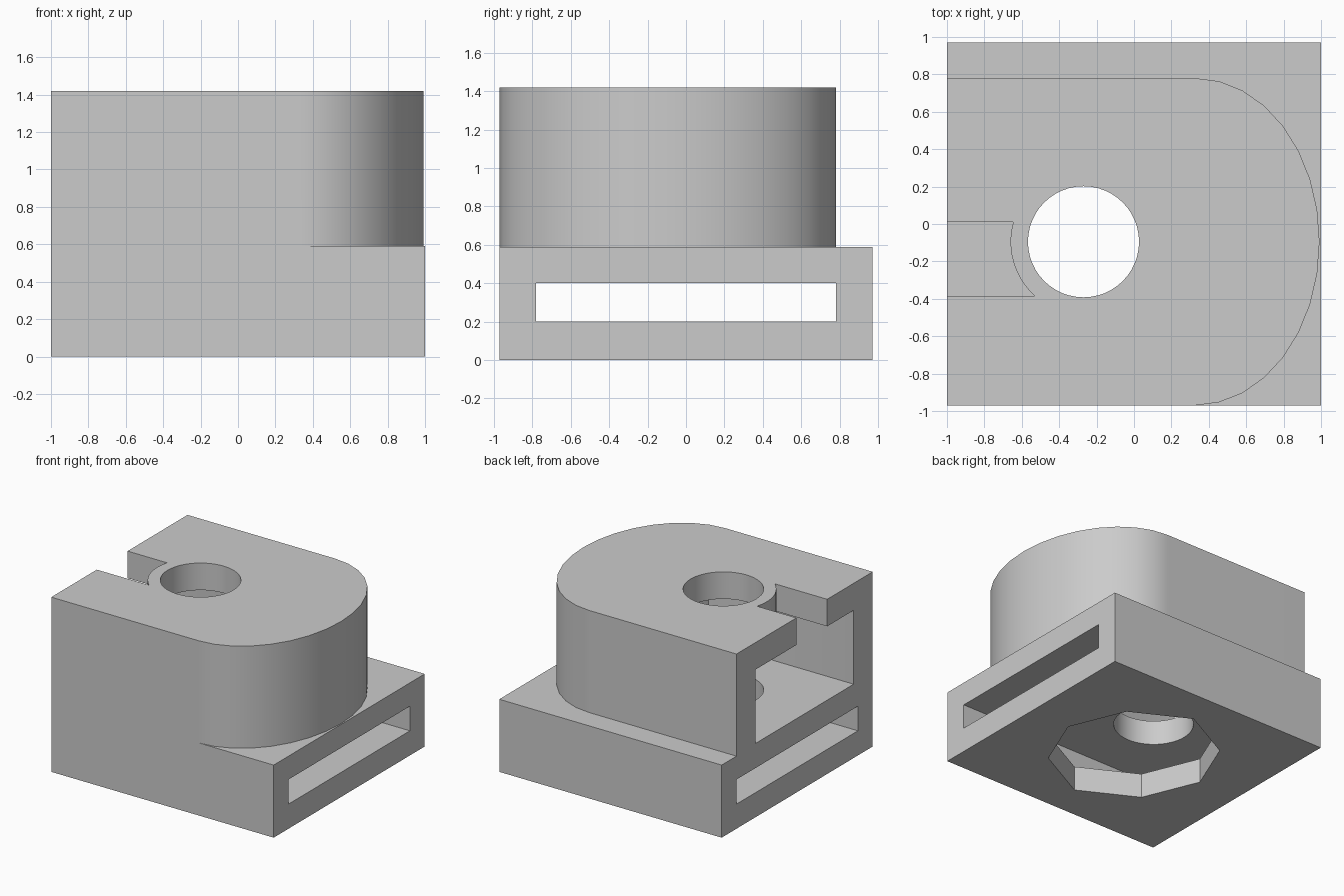
import bpy
import bmesh
from math import sin, cos, pi, asin

default_cube = bpy.data.objects.get("Cube")
if default_cube:
    bpy.data.objects.remove(default_cube, do_unlink=True)

HOLE_X, HOLE_Y = -0.27, -0.095
HOLE_R, COLLAR_R = 0.297, 0.39
HEIGHT = 1.42

gray = bpy.data.materials.new("plain_gray")
gray.use_nodes = True
gray.diffuse_color = (0.6, 0.6, 0.6, 1)
gray.node_tree.nodes["Principled BSDF"].inputs["Base Color"].default_value = (0.6, 0.6, 0.6, 1)


def prism(name, outline, z0, z1):
    """Extrude a flat outline from z0 to z1."""
    bm = bmesh.new()
    face = bm.faces.new([bm.verts.new((x, y, z0)) for x, y in outline])
    top = bmesh.ops.extrude_face_region(bm, geom=[face])["geom"]
    moved = [g for g in top if isinstance(g, bmesh.types.BMVert)]
    bmesh.ops.translate(bm, verts=moved, vec=(0, 0, z1 - z0))
    bmesh.ops.recalc_face_normals(bm, faces=bm.faces)
    mesh = bpy.data.meshes.new(name)
    bm.to_mesh(mesh)
    bm.free()
    mesh.materials.append(gray)
    obj = bpy.data.objects.new(name, mesh)
    bpy.context.collection.objects.link(obj)
    return obj


def rectangle(x0, x1, y0, y1):
    return [(x0, y0), (x1, y0), (x1, y1), (x0, y1)]


def arc(cx, cy, rx, ry, start, end, steps):
    angles = [start + (end - start) * i / steps for i in range(steps + 1)]
    return [(cx + rx * cos(a), cy + ry * sin(a)) for a in angles]


def combine(body, other, operation):
    """Apply a boolean and discard the helper."""
    mod = body.modifiers.new(operation.lower(), "BOOLEAN")
    mod.operation = operation
    mod.solver = "EXACT"
    mod.object = other
    bpy.ops.object.select_all(action="DESELECT")
    bpy.context.view_layer.objects.active = body
    body.select_set(True)
    bpy.ops.object.modifier_apply(modifier=mod.name)
    bpy.data.objects.remove(other, do_unlink=True)


# Square base with the round-ended housing on top
body = prism("carriage_body", rectangle(-1, 1, -0.97, 0.97), 0, 0.59)
housing = [(-1, 0.78), (-1, -0.97)] + arc(0.325, HOLE_Y, 0.667, 0.875, -pi / 2, pi / 2, 16)
combine(body, prism("housing", housing, 0.3, HEIGHT), "UNION")

# Flat slit running through the base
combine(body, prism("slit", rectangle(-1.2, 1.2, -0.78, 0.78), 0.2, 0.4), "DIFFERENCE")

# Eight-sided pocket in the underside, opening into the slit
pocket = [(r * cos(i * pi / 4), r * sin(i * pi / 4))
          for i, r in enumerate((0.64, 0.64, 0.69, 0.64) * 2)]
combine(body, prism("pocket", pocket, -0.2, 0.3), "DIFFERENCE")

# Chamber open to the side, with a faceted inner end
chamber = [(-1.2, HOLE_Y + 0.63), (-1.2, HOLE_Y - 0.63)]
chamber += arc(HOLE_X, HOLE_Y, 0.63, 0.63, -pi / 2, pi / 2, 4)
combine(body, prism("chamber", chamber, 0.6, 1.2), "DIFFERENCE")

# Slot in the roof, ending at a thin collar around the hole
start = pi - asin((0.01 - HOLE_Y) / COLLAR_R)
end = pi + asin((HOLE_Y + 0.385) / COLLAR_R)
slot = arc(HOLE_X, HOLE_Y, COLLAR_R, COLLAR_R, start, end, 10) + [(-1.2, -0.385), (-1.2, 0.01)]
combine(body, prism("slot", slot, 1.1, 1.6), "DIFFERENCE")

# Round hole from the roof down into the slit
hole = arc(HOLE_X, HOLE_Y, HOLE_R, HOLE_R, 0, 2 * pi, 48)[:-1]
combine(body, prism("hole", hole, 0.3, 1.6), "DIFFERENCE")

# Smooth the curved walls and keep flat walls flat
bpy.ops.object.shade_smooth_by_angle(angle=pi / 6)
weighted = body.modifiers.new("weighted_normals", "WEIGHTED_NORMAL")
weighted.keep_sharp = True
